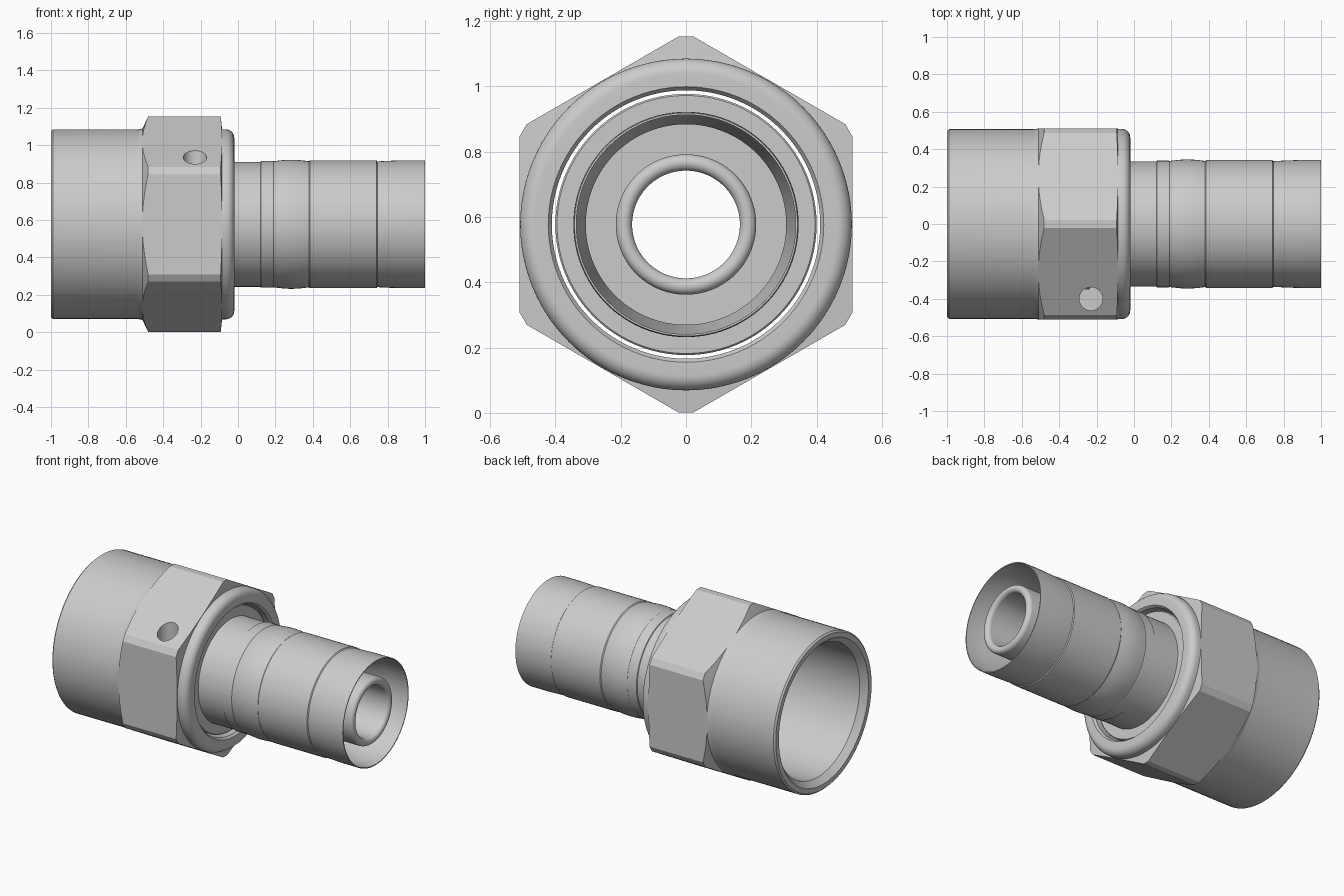
import bpy, bmesh, math

if "Cube" in bpy.data.objects:
    bpy.data.objects.remove(bpy.data.objects["Cube"])

CZ = 0.577  # height of the common axis


def finish(obj, angle=20):
    bpy.ops.object.select_all(action='DESELECT')
    obj.select_set(True)
    bpy.context.view_layer.objects.active = obj
    bpy.ops.object.shade_smooth_by_angle(angle=math.radians(angle))


def make_object(name, bm):
    bmesh.ops.recalc_face_normals(bm, faces=bm.faces)
    mesh = bpy.data.meshes.new(name)
    bm.to_mesh(mesh)
    bm.free()
    obj = bpy.data.objects.new(name, mesh)
    bpy.context.collection.objects.link(obj)
    return obj


def revolve(name, profile, seg=96):
    """Spin a closed (x, radius) outline around the x axis."""
    bm = bmesh.new()
    rings = []
    for i in range(seg):
        a = 2 * math.pi * i / seg
        rings.append([bm.verts.new((x, r * math.cos(a), CZ + r * math.sin(a))) for x, r in profile])
    n = len(profile)
    for i in range(seg):
        p, q = rings[i], rings[(i + 1) % seg]
        for j in range(n):
            k = (j + 1) % n
            bm.faces.new((p[j], p[k], q[k], q[j]))
    return make_object(name, bm)


def arc(cx, cr, rad, a0, a1, n=8):
    return [(cx + rad * math.cos(math.radians(a0 + (a1 - a0) * i / n)),
             cr + rad * math.sin(math.radians(a0 + (a1 - a0) * i / n))) for i in range(n + 1)]


def boolean(obj, cutter, op):
    mod = obj.modifiers.new(op, 'BOOLEAN')
    mod.operation, mod.object, mod.solver = op, cutter, 'EXACT'
    bpy.context.view_layer.objects.active = obj
    bpy.ops.object.modifier_apply(modifier=mod.name)
    bpy.data.objects.remove(cutter)


# Nut: turned blank, with oversized middle and chamfer cones
nut = revolve("hex_nut",
              [(-1, 0.465), (-1, 0.497)] + [(-0.99, 0.507), (-0.54, 0.507), (-0.52, 0.5085),
               (-0.51, 0.513), (-0.48, 0.577), (-0.47, 0.60),
               (-0.095, 0.60), (-0.1 + 0.015, 0.508)] +
              arc(-0.065, 0.463, 0.045, 90, 0) +
              [(-0.02, 0.422), (-0.035, 0.411), (-0.22, 0.411), (-0.24, 0.43), (-0.96, 0.43)])

# Hexagon prism with clipped corners trims the blank
bm = bmesh.new()
pts = []
half = math.radians(27.8)
for k in range(6):
    for s in (-1, 1):
        a = math.radians(60 * k) + s * half
        r = 0.51 / math.cos(half)
        pts.append((r * math.cos(a), CZ + r * math.sin(a)))
face = bm.faces.new([bm.verts.new((-1.1, y, z)) for y, z in pts])
ext = bmesh.ops.extrude_face_region(bm, geom=[face])
bmesh.ops.translate(bm, vec=(1.2, 0, 0),
                    verts=[g for g in ext['geom'] if isinstance(g, bmesh.types.BMVert)])
boolean(nut, make_object("hex_trim", bm), 'INTERSECT')

# Blind locking hole in the upper front flat
bpy.ops.mesh.primitive_cylinder_add(vertices=40, radius=0.062, depth=0.4, location=(-0.23, -0.40, 1.03))
boolean(nut, bpy.context.object, 'DIFFERENCE')
finish(nut)

# Inner tailpiece: sealing cone, flange and hose tube with rounded tip
tail = revolve("tailpiece",
               [(-0.42, 0.165), (-0.42, 0.33), (-0.22, 0.40), (-0.06, 0.40), (-0.055, 0.395),
                (-0.055, 0.325), (0.18, 0.325), (0.18, 0.215)] +
               arc(0.955, 0.19, 0.025, 90, -90, 12))
finish(tail)

# Crimped outer sleeve with bulge, grooves and thin flared mouth
bulge = [(0.19 + 0.19 * i / 10, 0.337 + 0.008 * math.sin(math.pi * i / 10)) for i in range(11)]
sleeve = revolve("crimp_sleeve",
                 [(-0.06, 0.30), (-0.06, 0.334), (0.12, 0.334), (0.123, 0.339), (0.187, 0.339)] +
                 bulge + [(0.386, 0.342), (0.74, 0.342), (0.745, 0.336), (0.80, 0.339),
                          (0.88, 0.342), (1.0, 0.342), (1.0, 0.336), (0.87, 0.334),
                          (0.75, 0.307), (0.20, 0.307), (0.20, 0.21), (0.10, 0.21), (0.10, 0.30)])
finish(sleeve)
